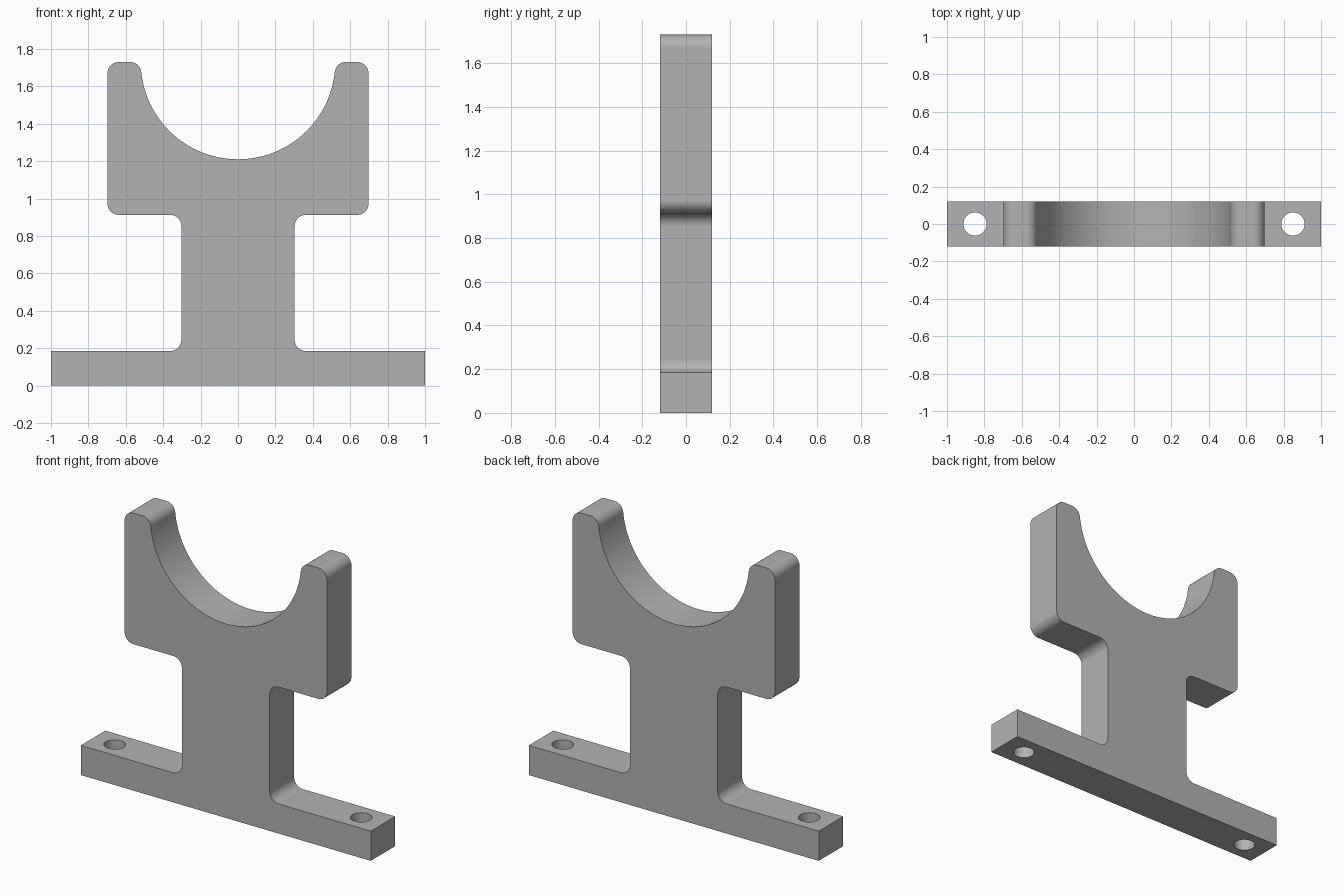
import bpy, bmesh
from math import radians, sin, cos, pi, sqrt, atan2, degrees
from mathutils import Vector

cube = bpy.data.objects.get("Cube")
if cube:
    bpy.data.objects.remove(cube, do_unlink=True)

HALF_DEPTH = 0.12
BASE_TOP, HEAD_BOTTOM, TOP = 0.185, 0.913, 1.73
STEM, HEAD, FILLET, CRADLE = 0.303, 0.698, 0.06, 0.52
HOLE_X, HOLE_R = 0.85, 0.062

grey = bpy.data.materials.new("plain grey")
grey.use_nodes = True
colour = (0.45, 0.45, 0.45, 1)
grey.diffuse_color = colour
grey.node_tree.nodes["Principled BSDF"].inputs["Base Color"].default_value = colour


def arc(cx, cz, r, start, end, steps=10):
    """Points along a circular arc, angles in degrees."""
    angles = [radians(start + (end - start) * i / steps) for i in range(steps + 1)]
    return [(cx + r * cos(a), cz + r * sin(a)) for a in angles]


# Right half of the outline, from the base up to the bottom of the cradle
f = FILLET
tip_x = sqrt((CRADLE + f) ** 2 - f ** 2)
tangent = degrees(atan2(f, tip_x))
half = [(1, 0), (1, BASE_TOP)]
half += arc(STEM + f, BASE_TOP + f, f, 270, 180)
half += arc(STEM + f, HEAD_BOTTOM - f, f, 180, 90)
half += arc(HEAD - f, HEAD_BOTTOM + f, f, -90, 0)
half += arc(HEAD - f, TOP - f, f, 0, 90)
half += arc(tip_x, TOP - f, f, 90, 180 - tangent)
half += arc(0, TOP, CRADLE, -tangent, -90, 40)[1:]
outline = half + [(-x, z) for x, z in reversed(half[:-1])]

# Extrude the outline into the bracket body
bm = bmesh.new()
front = bm.faces.new([bm.verts.new((x, -HALF_DEPTH, z)) for x, z in outline])
extruded = bmesh.ops.extrude_face_region(bm, geom=[front], use_keep_orig=True)
verts = [g for g in extruded["geom"] if isinstance(g, bmesh.types.BMVert)]
bmesh.ops.translate(bm, verts=verts, vec=Vector((0, 2 * HALF_DEPTH, 0)))
bmesh.ops.recalc_face_normals(bm, faces=bm.faces)
mesh = bpy.data.meshes.new("cradle_bracket")
bm.to_mesh(mesh)
bm.free()
mesh.materials.append(grey)
bracket = bpy.data.objects.new("cradle_bracket", mesh)
bpy.context.collection.objects.link(bracket)

# Bolt holes through both feet
for side, name in ((1, "left"), (-1, "right")):
    bpy.ops.mesh.primitive_cylinder_add(vertices=48, radius=HOLE_R, depth=0.4,
                                        location=(side * HOLE_X, 0, BASE_TOP / 2))
    cutter = bpy.context.object
    cutter.name = name + "_bolt_hole_cutter"
    cutter.data.materials.append(grey)
    cutter.hide_render = True
    cutter.hide_set(True)
    cut = bracket.modifiers.new(name + " bolt hole", 'BOOLEAN')
    cut.operation = 'DIFFERENCE'
    cut.solver = 'EXACT'
    cut.object = cutter

# Bake the holes, then shade smoothly with flat faces kept flat
bpy.ops.object.select_all(action='DESELECT')
bracket.select_set(True)
bpy.context.view_layer.objects.active = bracket
for modifier in list(bracket.modifiers):
    bpy.ops.object.modifier_apply(modifier=modifier.name)
for obj in [o for o in bpy.data.objects if o.name.endswith("_cutter")]:
    bpy.data.objects.remove(obj, do_unlink=True)
bpy.ops.object.shade_smooth_by_angle(angle=pi / 6)
weighted = bracket.modifiers.new("flat face normals", 'WEIGHTED_NORMAL')
weighted.keep_sharp = True
